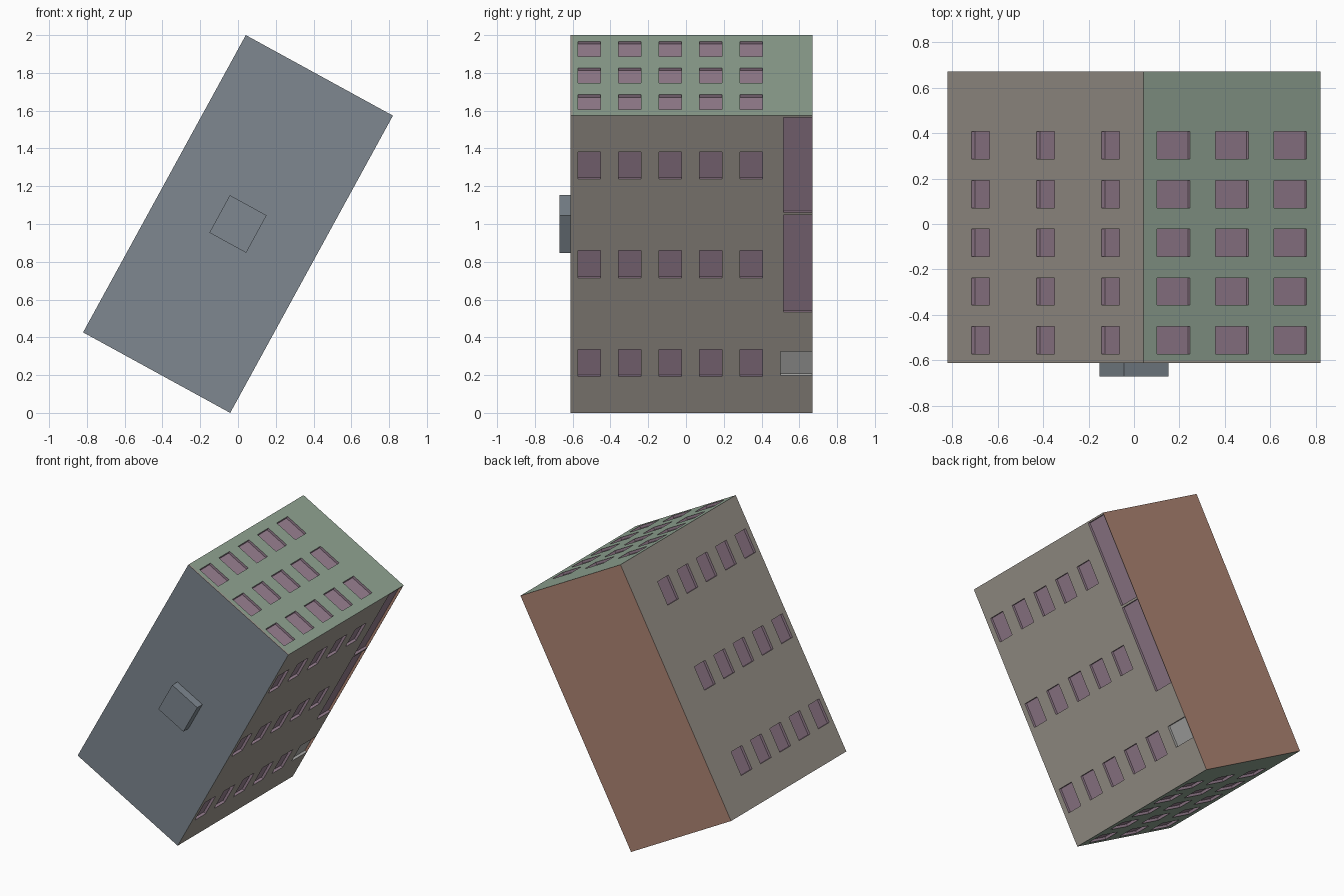
import bpy, bmesh, math
from mathutils import Matrix, Vector

if "Cube" in bpy.data.objects:
    bpy.data.objects.remove(bpy.data.objects["Cube"])

W, H = 0.888, 1.794          # building depth (local x) and length (local z)
BASE, EAVE, ROOF, TOP = 0.67, -0.60, -0.612, -0.67
DEPTH = 0.017                # window recess
POSE = Matrix.Translation((0, 0, 1)) @ Matrix.Rotation(math.radians(28.7), 4, 'Y')


def material(name, color):
    m = bpy.data.materials.new(name)
    m.diffuse_color = (*color, 1)
    m.use_nodes = True
    m.node_tree.nodes["Principled BSDF"].inputs["Base Color"].default_value = m.diffuse_color
    return m


STONE = material("stone", (0.36, 0.33, 0.29))
GREEN = material("green_wall", (0.28, 0.37, 0.29))
SLATE = material("slate", (0.21, 0.245, 0.28))
BRICK = material("brick", (0.42, 0.23, 0.17))
GLASS = material("window", (0.32, 0.22, 0.29))
DOOR = material("door", (0.42, 0.42, 0.41))


def add_box(bm, lo, hi):
    lo, hi = Vector(lo), Vector(hi)
    size = hi - lo
    mat = Matrix.Translation((lo + hi) / 2) @ Matrix.Diagonal((*size, 1))
    bmesh.ops.create_cube(bm, size=1, matrix=mat)


def make_object(name, boxes, mats=()):
    bm = bmesh.new()
    for lo, hi in boxes:
        add_box(bm, lo, hi)
    me = bpy.data.meshes.new(name)
    bm.to_mesh(me)
    bm.free()
    for m in mats:
        me.materials.append(m)
    ob = bpy.data.objects.new(name, me)
    bpy.context.collection.objects.link(ob)
    ob.matrix_world = POSE
    return ob


# Window recesses: five columns by three rows on each of the four walls
cuts = []
hw, hv = 0.06, 0.0825
for i in range(5):
    y = -0.512 + 0.2145 * i
    for j in (-1, 0, 1):
        for s in (-1, 1):
            x = sorted((s * (W / 2 - DEPTH), s * (W / 2 + 0.05)))
            v = 0.596 * j
            cuts.append(((x[0], y - hw, v - hv), (x[1], y + hw, v + hv)))
            z = sorted((s * (H / 2 - DEPTH), s * (H / 2 + 0.05)))
            u = 0.293 * j
            cuts.append(((u - hv, y - hw, z[0]), (u + hv, y + hw, z[1])))

# Ground floor shop windows and door
for y, a, b in ((0.517, 0.311, 0.886), (0.517, -0.287, 0.296), (0.50, -0.67, -0.525)):
    cuts.append(((W / 2 - DEPTH, y, a), (W / 2 + 0.05, BASE - 0.002, b)))

# Main block with the recesses cut in
body = make_object("building_walls", [((-W / 2, EAVE, -H / 2), (W / 2, BASE, H / 2))])
cutter = make_object("recess_cutter", cuts)
cutter.hide_render = True
mod = body.modifiers.new("recesses", 'BOOLEAN')
mod.operation = 'DIFFERENCE'
mod.solver = 'EXACT'
mod.object = cutter
dg = bpy.context.evaluated_depsgraph_get()
mesh = bpy.data.meshes.new_from_object(body.evaluated_get(dg))
body.modifiers.clear()
body.data = mesh
bpy.data.objects.remove(cutter)

# Colour the faces by where they lie
mesh.materials.clear()
for m in (STONE, GREEN, BRICK, GLASS, DOOR):
    mesh.materials.append(m)
for p in mesh.polygons:
    c, n = p.center, p.normal
    if abs(n.y) > 0.9 and c.y > BASE - 0.01:
        p.material_index = 2
    elif abs(n.x) > 0.9 and abs(c.x) > W / 2 - 0.002:
        p.material_index = 0
    elif abs(n.z) > 0.9 and abs(c.z) > H / 2 - 0.002:
        p.material_index = 1
    elif c.y > 0.49 and c.z < -0.5 and c.x > 0.4:
        p.material_index = 4
    elif n.y < -0.9 and c.y < EAVE + 0.002:
        p.material_index = 0
    else:
        p.material_index = 3

# Roof slab with stone rim
roof = make_object("roof_slab", [((-W / 2, ROOF, -H / 2), (W / 2, EAVE, H / 2))], (STONE, SLATE))
for p in roof.data.polygons:
    p.material_index = 1 if p.center.y < ROOF + 0.002 else 0

# Small rooftop housing
make_object("rooftop_box", [((-0.111, TOP, -0.113), (0.111, ROOF, 0.113))], (SLATE,))
